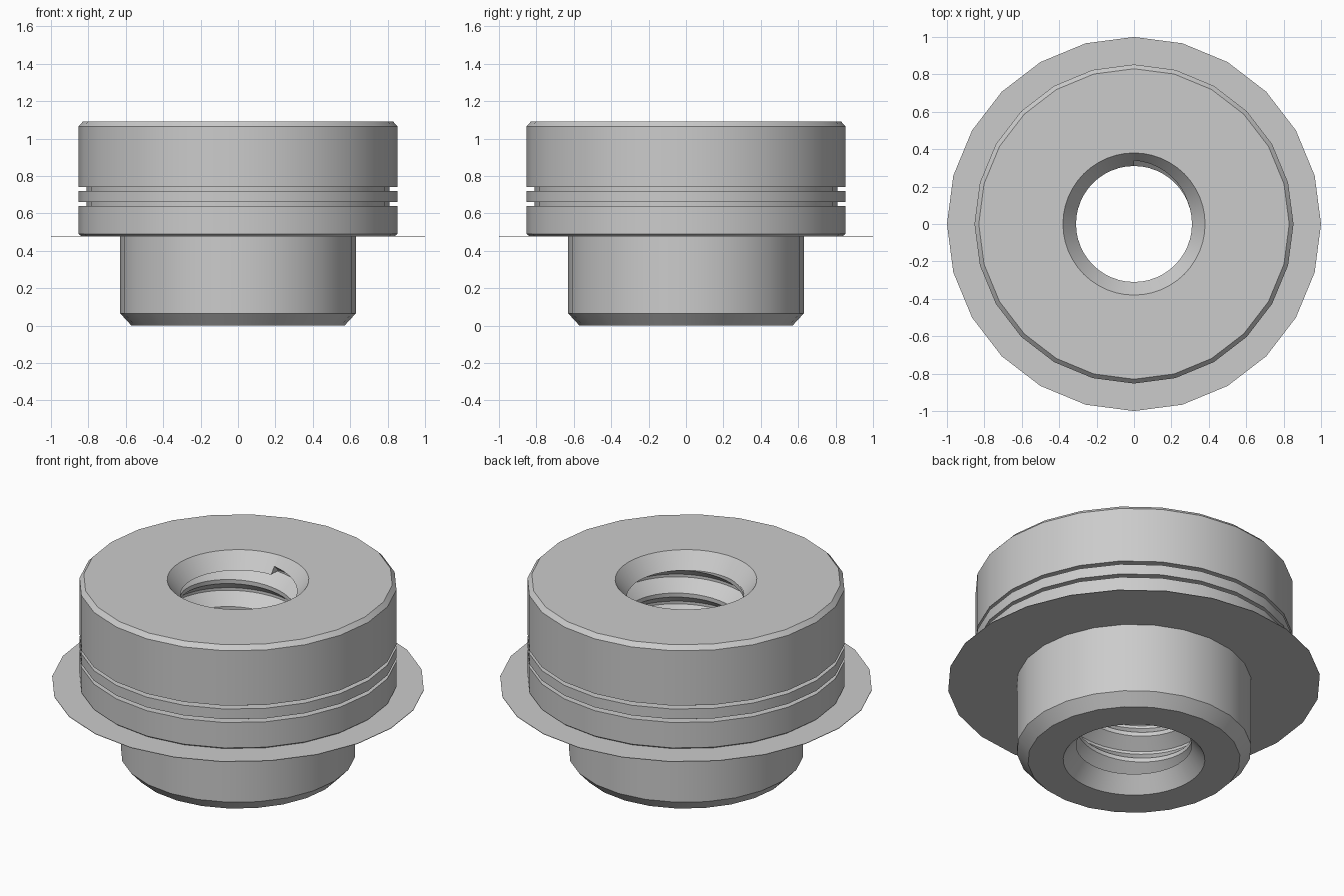
import bpy, bmesh
from math import sin, cos, pi

if "Cube" in bpy.data.objects:
    bpy.data.objects.remove(bpy.data.objects["Cube"])

SIDES = 24            # facets of the outside
BORE = SIDES * 2      # facets of the threaded hole
TOP = 1.09
MINOR, MAJOR = 0.31, 0.38
CHAMFER = 0.09
PITCH, START, TURNS = 0.16, -0.376, 10
# one thread pitch: (fraction of pitch, radius)
THREAD = [(0, MINOR), (0.15, MINOR), (0.55, MAJOR), (0.65, MAJOR), (1, MINOR)]

steel = bpy.data.materials.new("plain grey metal")
steel.use_nodes = True
grey = (0.6, 0.6, 0.6, 1)
steel.diffuse_color = grey
steel.node_tree.nodes["Principled BSDF"].inputs["Base Color"].default_value = grey


def point(bm, r, a, z):
    return bm.verts.new((r * cos(a + pi / 2), r * sin(a + pi / 2), z))


def finish(bm, name):
    bmesh.ops.remove_doubles(bm, verts=bm.verts, dist=0.0001)
    bmesh.ops.recalc_face_normals(bm, faces=bm.faces)
    mesh = bpy.data.meshes.new(name)
    bm.to_mesh(mesh)
    bm.free()
    mesh.materials.append(steel)
    obj = bpy.data.objects.new(name, mesh)
    bpy.context.collection.objects.link(obj)
    bpy.ops.object.select_all(action="DESELECT")
    obj.select_set(True)
    bpy.context.view_layer.objects.active = obj
    bpy.ops.object.shade_smooth_by_angle(angle=pi / 6)
    return obj


def skin(bm, columns):
    """Join neighbouring columns of points with quads."""
    for left, right in zip(columns, columns[1:]):
        for k in range(len(left) - 1):
            bm.faces.new((left[k], right[k], right[k + 1], left[k + 1]))


def thread_radius(t):
    t %= 1
    for (t0, r0), (t1, r1) in zip(THREAD, THREAD[1:]):
        if t <= t1:
            return r0 + (r1 - r0) * (t - t0) / (t1 - t0)
    return MINOR


def bore_column(bm, a):
    """Top chamfer, helical thread and bottom chamfer at one angle."""
    high = TOP - CHAMFER
    # the thread runs out into the top chamfer
    runout = 0.03 * max(0, 1 - (2 * pi - a) / 1.2)
    slope = CHAMFER / (MAJOR - MINOR)
    column = [(MAJOR, TOP), (MINOR + runout, high + runout * slope)]
    heights = [START + PITCH * (k + f + a / (2 * pi))
               for k in range(TURNS) for f, r in THREAD[:-1]]
    for z in reversed(heights):
        z = min(max(z, CHAMFER), high)
        column.append((thread_radius((z - START) / PITCH - a / (2 * pi)), z))
    column += [(MINOR, CHAMFER), (MAJOR, 0)]
    return [point(bm, r, a, z) for r, z in column]


# Body: stepped, grooved outside around a threaded hole
bm = bmesh.new()
outline = [(0.57, 0), (0.63, 0.065), (0.63, 0.48), (0.84, 0.48), (0.853, 0.49)]
for z in (0.64, 0.72):                       # two narrow ring grooves
    outline += [(0.853, z), (0.81, z), (0.81, z + 0.02), (0.853, z + 0.02)]
outline += [(0.853, 1.065), (0.83, TOP)]
outside = [[point(bm, r, 2 * pi * i / SIDES, z) for r, z in outline]
           for i in range(SIDES + 1)]
skin(bm, outside)
bore = [bore_column(bm, 2 * pi * i / BORE) for i in range(BORE + 1)]
skin(bm, bore)
bm.faces.new((bore[-1][1], bore[0][1], bore[0][2]))   # thread start step
for i in range(SIDES):                       # flat top and bottom rings
    for o, b in ((-1, 0), (0, -1)):
        bm.faces.new((outside[i][o], outside[i + 1][o], bore[2 * i + 2][b],
                      bore[2 * i + 1][b], bore[2 * i][b]))
finish(bm, "threaded_body")

# Flange: very thin disc under the shoulder
bm = bmesh.new()
ring = [(0.62, 0.478), (1, 0.478), (1, 0.475), (0.62, 0.475), (0.62, 0.478)]
skin(bm, [[point(bm, r, 2 * pi * i / SIDES, z) for r, z in ring]
          for i in range(SIDES + 1)])
finish(bm, "flange_disc")
